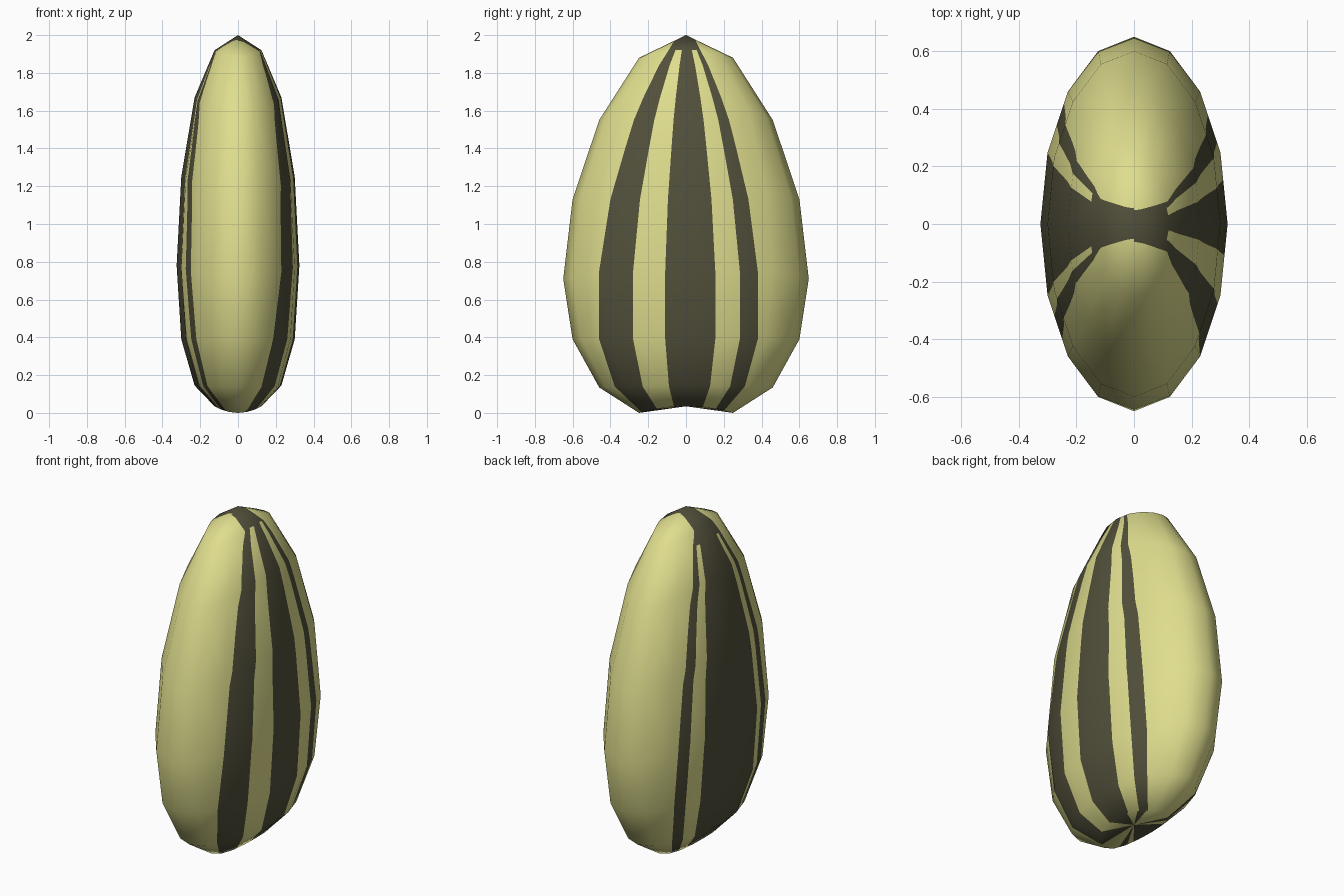
import bpy, bmesh, math
from mathutils import Vector
from mathutils.bvhtree import BVHTree
from mathutils.interpolate import poly_3d_calc

if "Cube" in bpy.data.objects:
    bpy.data.objects.remove(bpy.data.objects["Cube"])

HALF_X, HALF_Y = 0.325, 0.65
# ring heights from top pole to bottom pole: at the flat sides / at the front and back rims
Z_SIDE = [2.0, 1.92, 1.67, 1.25, 0.78, 0.39, 0.145, 0.035, 0.035]
Z_RIM = [2.0, 1.88, 1.55, 1.13, 0.71, 0.39, 0.135, 0.0, 0.035]
# dark stripes as y ranges at the widest height, per side, and the height where gaps close
STRIPES = {1: [(-0.46, -0.28), (-0.11, 0.155), (0.285, 0.38)],
           -1: [(-0.40, -0.32), (-0.25, 0.25), (0.345, 0.42)]}
MERGE = {1: 1.92, -1: 1.84}
# how the stripes narrow with height: (z, factor)
TAPER = [(-0.01, 0.48), (0.14, 0.82), (0.39, 1.0), (0.75, 1.0), (1.13, 0.87), (1.4, 0.70),
         (1.55, 0.60), (1.67, 0.49), (1.84, 0.31), (1.92, 0.2), (2.01, 0.085)]


def taper(z):
    for (z0, f0), (z1, f1) in zip(TAPER, TAPER[1:]):
        if z <= z1:
            return f0 + (f1 - f0) * (z - z0) / (z1 - z0)
    return TAPER[-1][1]


def cap_angle(edge):
    return math.asin(max(-1, min(1, edge * 2.1)))


def material(name, rgb):
    m = bpy.data.materials.new(name)
    m.diffuse_color = (*rgb, 1)
    m.use_nodes = True
    m.node_tree.nodes["Principled BSDF"].inputs["Base Color"].default_value = m.diffuse_color
    return m


# seed body: a 16 x 8 sphere reshaped ring by ring
bm = bmesh.new()
bmesh.ops.create_uvsphere(bm, u_segments=16, v_segments=8, radius=1)
for v in bm.verts:
    k = round(math.acos(max(-1, min(1, v.co.z))) / (math.pi / 8))
    r = math.sin(k * math.pi / 8)
    s = (v.co.y / r) ** 2 if r > 0.01 else 0
    v.co = (v.co.x * HALF_X, v.co.y * HALF_Y, Z_SIDE[k] + (Z_RIM[k] - Z_SIDE[k]) * s)
bmesh.ops.triangulate(bm, faces=bm.faces[:])
bm.normal_update()

# mark the hollow underside
cap = bm.faces.layers.int.new("cap")
for f in bm.faces:
    f[cap] = int(all(v.co.z < 0.06 for v in f.verts))

# keep the uncut body for smooth normals
base = bm.copy()
base.faces.ensure_lookup_table()
tree = BVHTree.FromBMesh(base)


def cut(faces, co, no):
    geom = set(faces)
    for f in faces:
        geom.update(f.edges)
        geom.update(f.verts)
    bmesh.ops.bisect_plane(bm, geom=list(geom), dist=1e-5, plane_co=co, plane_no=no)


# cut level bands, then the stripe borders in each band
for z, _ in TAPER[1:-1]:
    cut([f for f in bm.faces if not f[cap]], (0, 0, z), (0, 0, 1))
for side, stripes in STRIPES.items():
    for e in [e for pair in stripes for e in pair]:
        for (z0, f0), (z1, f1) in zip(TAPER, TAPER[1:]):
            part = []
            for f in bm.faces:
                c = f.calc_center_median()
                if not f[cap] and c.x * side > 0 and z0 < c.z < z1:
                    part.append(f)
            if part:
                cut(part, (0, e * f0, z0), Vector((0, z1 - z0, -e * (f1 - f0))).normalized())
        a = cap_angle(e)
        d = Vector((side * HALF_X * math.cos(a), HALF_Y * math.sin(a), 0))
        part = [f for f in bm.faces if f[cap] and f.calc_center_median().x * side > 0]
        cut(part, (0, 0, 0), Vector((-d.y, d.x, 0)).normalized())

# colour the faces by stripe
for f in bm.faces:
    c = f.calc_center_median()
    side = 1 if c.x > 0 else -1
    st = STRIPES[side]
    if f[cap]:
        t = math.atan2(c.y / HALF_Y, abs(c.x) / HALF_X)
        dark = any(cap_angle(a) < t < cap_angle(b) for a, b in st)
    else:
        y = c.y / taper(c.z)
        dark = any(a < y < b for a, b in st)
        if c.z > MERGE[side]:
            dark = st[0][0] < y < st[-1][1]
    f.material_index = int(dark)
    f.smooth = True

# smooth normals taken from the uncut body
normals = []
for v in bm.verts:
    co, _, i, _ = tree.find_nearest(v.co)
    vs = base.faces[i].verts
    w = poly_3d_calc([q.co for q in vs], co)
    normals.append(sum((q.normal * k for q, k in zip(vs, w)), Vector()).normalized())

mesh = bpy.data.meshes.new("seed_shell")
bm.to_mesh(mesh)
bm.free()
base.free()
mesh.materials.append(material("pale yellow shell", (0.74, 0.73, 0.27)))
mesh.materials.append(material("dark olive stripe", (0.085, 0.08, 0.043)))
mesh.normals_split_custom_set_from_vertices(normals)
seed = bpy.data.objects.new("seed_shell", mesh)
bpy.context.collection.objects.link(seed)
